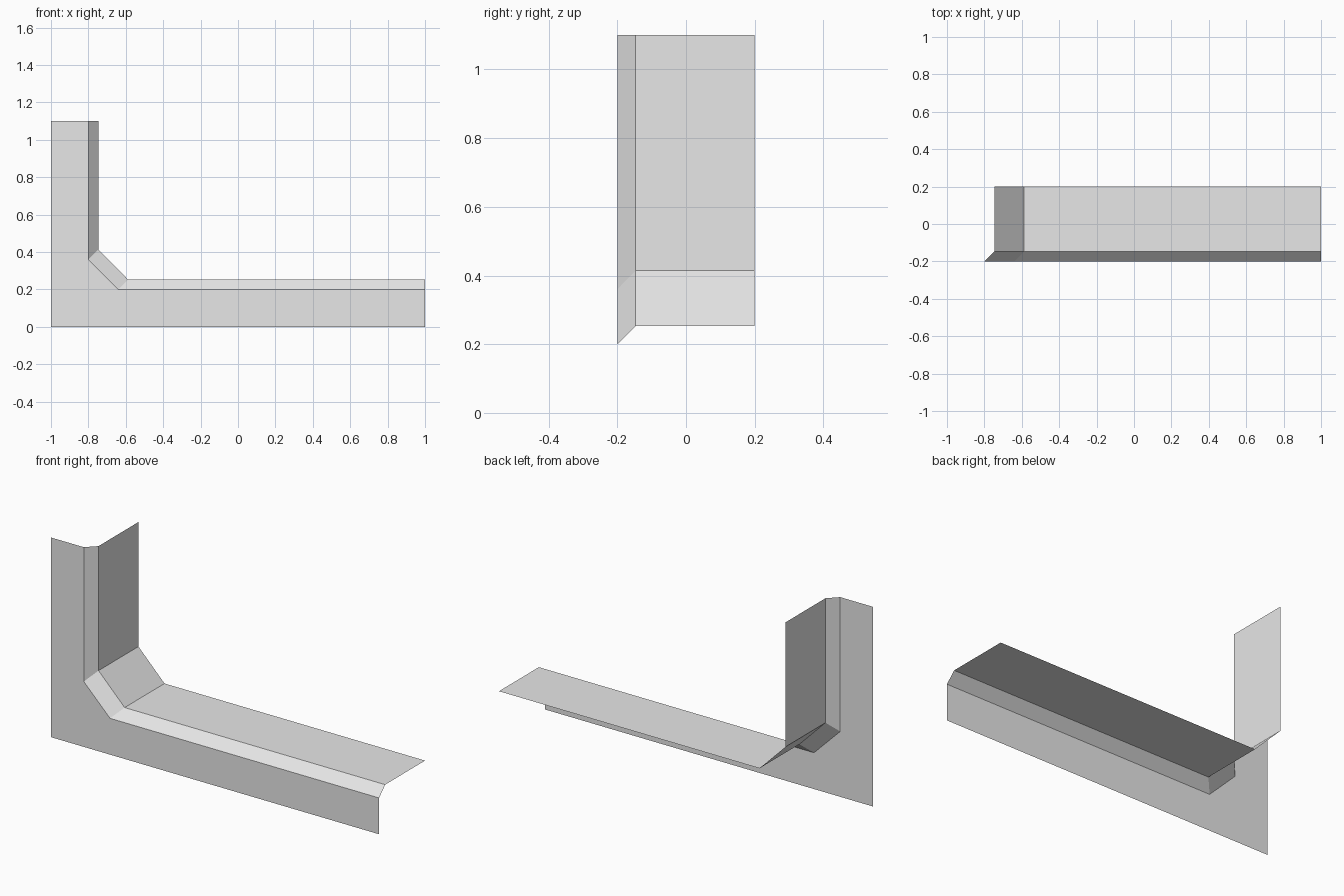
import bpy
import bmesh

cube = bpy.data.objects.get("Cube")
if cube:
    bpy.data.objects.remove(cube, do_unlink=True)

FRONT, BEVEL_BACK, BACK = -0.2, -0.147, 0.2

# Edge profiles in x, z: top of the upright, down the corner chamfer, along the sill
OUTER = [(-0.8, 1.1), (-0.8, 0.36), (-0.64, 0.2), (1, 0.2)]
INNER = [(-0.747, 1.1), (-0.747, 0.414), (-0.588, 0.253), (1, 0.253)]

grey = bpy.data.materials.new("light grey")
grey.use_nodes = True
colour = (0.8, 0.8, 0.8, 1)
grey.diffuse_color = colour
grey.node_tree.nodes["Principled BSDF"].inputs["Base Color"].default_value = colour


def row(bm, profile, y):
    return [bm.verts.new((x, y, z)) for x, z in profile]


def bridge(bm, near, far):
    for i in range(len(near) - 1):
        bm.faces.new((near[i], near[i + 1], far[i + 1], far[i]))


bm = bmesh.new()
outer = row(bm, OUTER, FRONT)
inner = row(bm, INNER, BEVEL_BACK)
rear = row(bm, INNER, BACK)

# L-shaped front panel
corners = row(bm, [(-1, 1.1), (-1, 0), (1, 0)], FRONT)
bm.faces.new(corners + outer[::-1])

# Bevelled edge, then the reveal running to the back
bridge(bm, outer, inner)
bridge(bm, inner, rear)

mesh = bpy.data.meshes.new("corner_trim")
bm.to_mesh(mesh)
bm.free()
mesh.materials.append(grey)
trim = bpy.data.objects.new("corner_trim", mesh)
bpy.context.collection.objects.link(trim)
